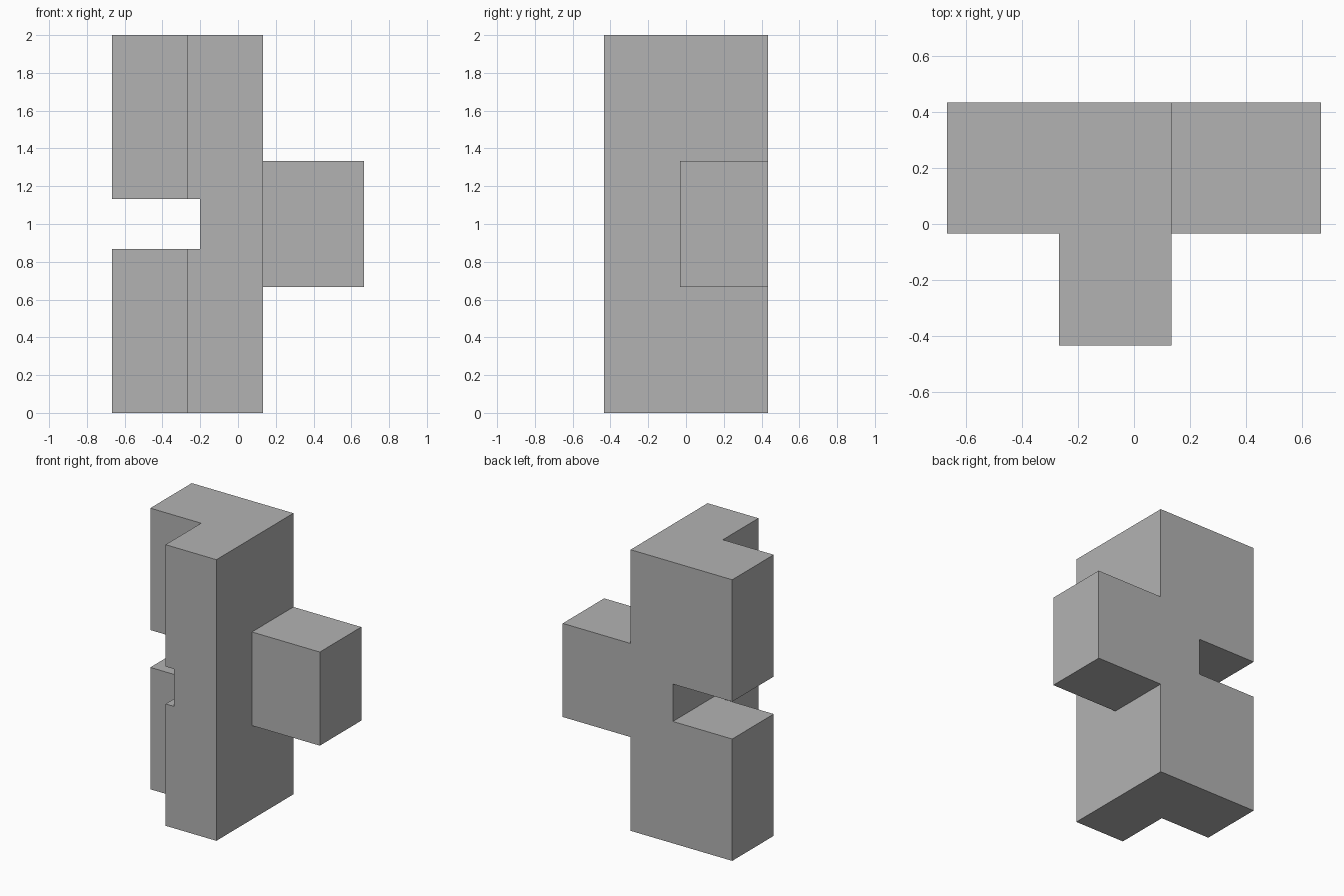
import bpy
import bmesh

cube = bpy.data.objects.get("Cube")
if cube:
    bpy.data.objects.remove(cube, do_unlink=True)

# Single plain grey
grey = bpy.data.materials.new("plain grey")
grey.use_nodes = True
colour = (0.45, 0.45, 0.45, 1)
grey.diffuse_color = colour
grey.node_tree.nodes["Principled BSDF"].inputs["Base Color"].default_value = colour


def prism(name, outline, z0, z1):
    """Extrude a plan outline from z0 to z1."""
    bm = bmesh.new()
    base = bm.faces.new([bm.verts.new((x, y, z0)) for x, y in outline])
    top = bmesh.ops.extrude_face_region(bm, geom=[base])["geom"]
    for v in top:
        if isinstance(v, bmesh.types.BMVert):
            v.co.z = z1
    bmesh.ops.recalc_face_normals(bm, faces=bm.faces)
    mesh = bpy.data.meshes.new(name)
    bm.to_mesh(mesh)
    bm.free()
    mesh.materials.append(grey)
    obj = bpy.data.objects.new(name, mesh)
    bpy.context.collection.objects.link(obj)
    return obj


def box(name, x0, x1, y0, y1, z0, z1):
    return prism(name, [(x0, y0), (x1, y0), (x1, y1), (x0, y1)], z0, z1)


def combine(target, tool, operation):
    """Apply a boolean and discard the tool."""
    mod = target.modifiers.new(operation.lower(), "BOOLEAN")
    mod.operation = operation
    mod.solver = "EXACT"
    mod.object = tool
    bpy.context.view_layer.objects.active = target
    bpy.ops.object.modifier_apply(modifier=mod.name)
    bpy.data.objects.remove(tool, do_unlink=True)


left, right, back, front, step = -0.667, 0.133, 0.433, -0.433, -0.033

# Upright body with an L-shaped plan
body = prism("notched_body", [
    (left, step), (-0.267, step), (-0.267, front),
    (right, front), (right, back), (left, back)], 0, 2)

# Slot through the right side, running front to back
combine(body, box("slot_cutter", -1, -0.2, -1, 1, 0.867, 1.133), "DIFFERENCE")

# Side block joined to the body
combine(body, box("side_block", right, 0.667, step, back, 0.667, 1.333), "UNION")
